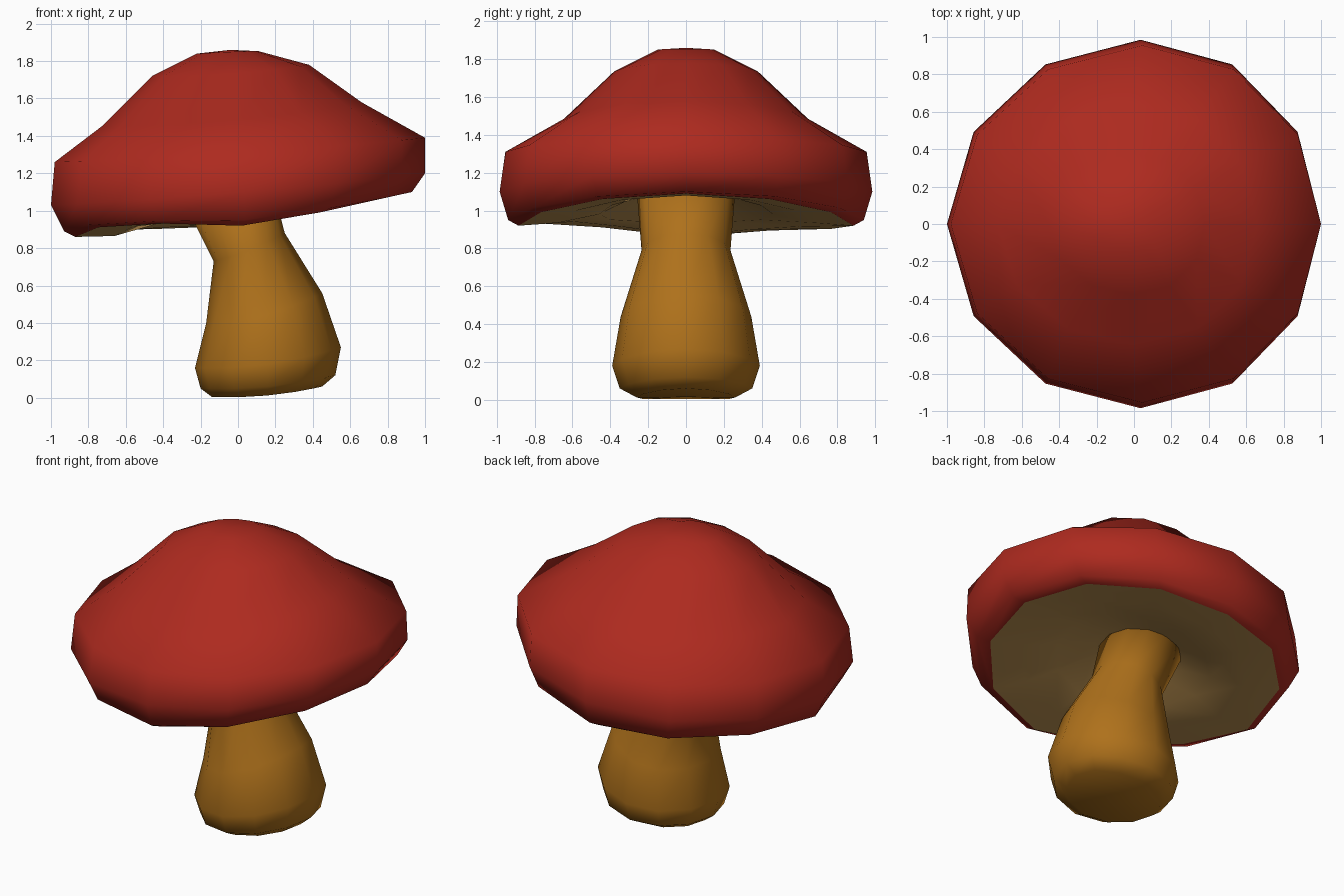
import bpy
import bmesh
from math import cos, sin, tau

SIDES = 12

cube = bpy.data.objects.get("Cube")
if cube:
    bpy.data.objects.remove(cube, do_unlink=True)


def make_material(name, rgb):
    mat = bpy.data.materials.new(name)
    mat.use_nodes = True
    color = (*rgb, 1.0)
    mat.diffuse_color = color
    mat.node_tree.nodes["Principled BSDF"].inputs["Base Color"].default_value = color
    return mat


def bent_ring(bm, bow, left_x, left_z, right_x, right_z, mid_z, depth, lift=0.0):
    """Ring bent through its left, middle and right heights; lift waves its right-hand side."""
    center, radius = (left_x + right_x) / 2, (right_x - left_x) / 2
    tilt = (right_z - left_z) / 2
    bend = (right_z + left_z) / 2 - mid_z
    ring = []
    for i in range(SIDES):
        c, s = cos(tau * i / SIDES), sin(tau * i / SIDES)
        z = mid_z + tilt * c + bend * c * c
        if c < 0:
            z += lift * (2 * s * c) ** 2 * (1 - 0.4 * s)
        ring.append(bm.verts.new((center + radius * c + bow * s * s, depth * s, z)))
    return ring


def loft(name, rings, mat, bow=0.0, start=None, end=None):
    """Skin the rings in order; start and end are optional closing points."""
    bm = bmesh.new()
    loops = [bent_ring(bm, bow, *r) for r in rings]
    for low, high in zip(loops, loops[1:]):
        for i in range(SIDES):
            j = (i + 1) % SIDES
            bm.faces.new((low[i], low[j], high[j], high[i]))
    for point, loop, flip in ((start, loops[0], True), (end, loops[-1], False)):
        if point:
            tip = bm.verts.new(point)
            for i in range(SIDES):
                a, b = loop[i], loop[(i + 1) % SIDES]
                bm.faces.new((b, a, tip) if flip else (a, b, tip))
    for face in bm.faces:
        face.smooth = True
    mesh = bpy.data.meshes.new(name)
    bm.to_mesh(mesh)
    bm.free()
    mesh.materials.append(mat)
    obj = bpy.data.objects.new(name, mesh)
    bpy.context.collection.objects.link(obj)
    return obj


red = make_material("cap red", (0.42, 0.023, 0.0135))
ochre = make_material("stem ochre", (0.425, 0.165, 0.011))
tan = make_material("gill tan", (0.52, 0.295, 0.085))

# Rings: left x, left z, right x, right z, middle z, half depth, lift
lip = (-0.87, 0.86, 0.84, 1.09, 0.92, 0.885, 0.055)

# Cap, from the lip up over the crown
loft("cap", [
    lip,
    (-0.93, 0.89, 0.93, 1.10, 0.95, 0.94, 0.035),
    (-1.00, 1.03, 1.00, 1.20, 1.10, 0.985),
    (-0.98, 1.26, 1.00, 1.39, 1.31, 0.955),
    (-0.73, 1.45, 0.66, 1.58, 1.485, 0.645),
    (-0.46, 1.72, 0.38, 1.78, 1.735, 0.38),
    (-0.22, 1.84, 0.11, 1.853, 1.85, 0.15),
], red, bow=0.035, end=(-0.04, 0, 1.86))

# Hollow underside of the cap
underside = loft("cap_underside", [
    lip,
    (-0.66, 0.865, 0.64, 1.08, 0.935, 0.68, 0.05),
    (-0.46, 0.94, 0.45, 1.09, 0.98, 0.46),
    (-0.27, 1.06, 0.22, 1.12, 1.08, 0.25),
], tan, bow=0.035, end=(-0.03, 0, 1.09))
underside.data.flip_normals()

# Leaning stem with a swollen foot
loft("stem", [
    (-0.14, 0.005, 0.45, 0.06, 0.012, 0.26),
    (-0.20, 0.05, 0.52, 0.12, 0.06, 0.35),
    (-0.23, 0.16, 0.55, 0.27, 0.18, 0.39),
    (-0.17, 0.40, 0.45, 0.56, 0.44, 0.345),
    (-0.13, 0.73, 0.25, 0.88, 0.79, 0.235),
    (-0.28, 1.03, 0.18, 1.15, 1.10, 0.26),
], ochre, start=(0.13, 0, 0.015), end=(-0.05, 0, 1.10))
